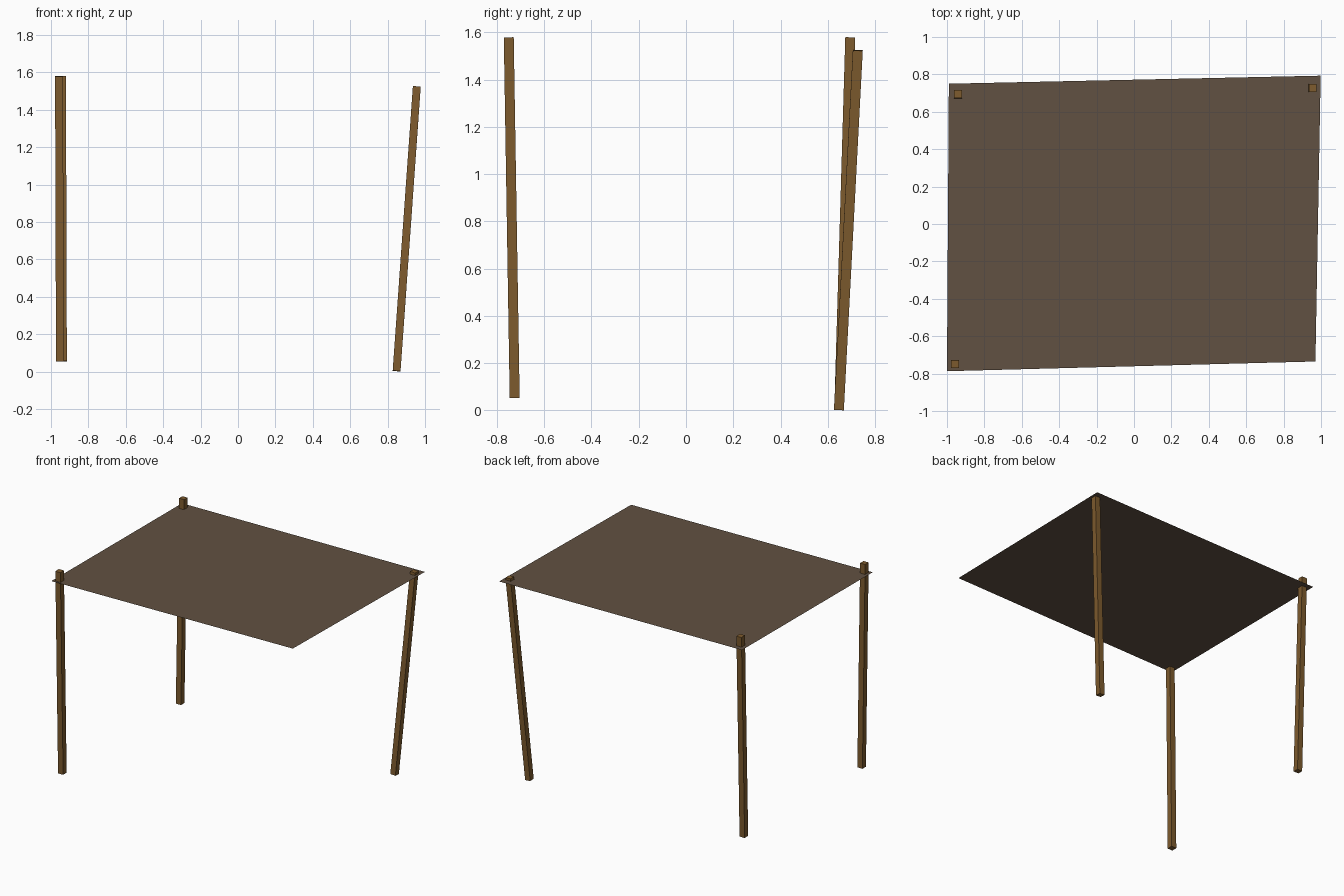
import bpy
from mathutils import Vector

if "Cube" in bpy.data.objects:
    bpy.data.objects.remove(bpy.data.objects["Cube"])


def material(name, rgb):
    m = bpy.data.materials.new(name)
    m.diffuse_color = (*rgb, 1.0)
    m.use_nodes = True
    m.node_tree.nodes["Principled BSDF"].inputs["Base Color"].default_value = m.diffuse_color
    return m


wood = material("brown_wood", (0.205, 0.104, 0.027))
cloth = material("dull_brown_cloth", (0.120, 0.083, 0.054))


def post(name, bottom, top, width=0.042):
    """Square timber running between two end centres."""
    a, b = Vector(bottom), Vector(top)
    bpy.ops.mesh.primitive_cube_add(size=1, location=(a + b) / 2)
    ob = bpy.context.object
    ob.name = name
    ob.scale = (width, width, (b - a).length)
    ob.rotation_mode = 'QUATERNION'
    ob.rotation_quaternion = Vector((0, 0, 1)).rotation_difference(b - a)
    ob.data.materials.append(wood)


# Three leaning posts (the front right corner has none)
post("front_left_post", (-0.952, -0.725, 0.053), (-0.957, -0.750, 1.579))
post("back_left_post", (-0.936, 0.650, 0.055), (-0.941, 0.695, 1.579))
post("back_right_post", (0.848, 0.647, 0.003), (0.956, 0.727, 1.524))

# Flat thin awning sheet, slightly out of square
mesh = bpy.data.meshes.new("awning_sheet")
mesh.from_pydata([(-1.0, -0.787, 1.505), (0.97, -0.735, 1.505),
                  (0.998, 0.793, 1.505), (-0.99, 0.75, 1.505)],
                 [], [(0, 1, 2, 3)])
mesh.materials.append(cloth)
sheet = bpy.data.objects.new("awning_sheet", mesh)
bpy.context.collection.objects.link(sheet)
